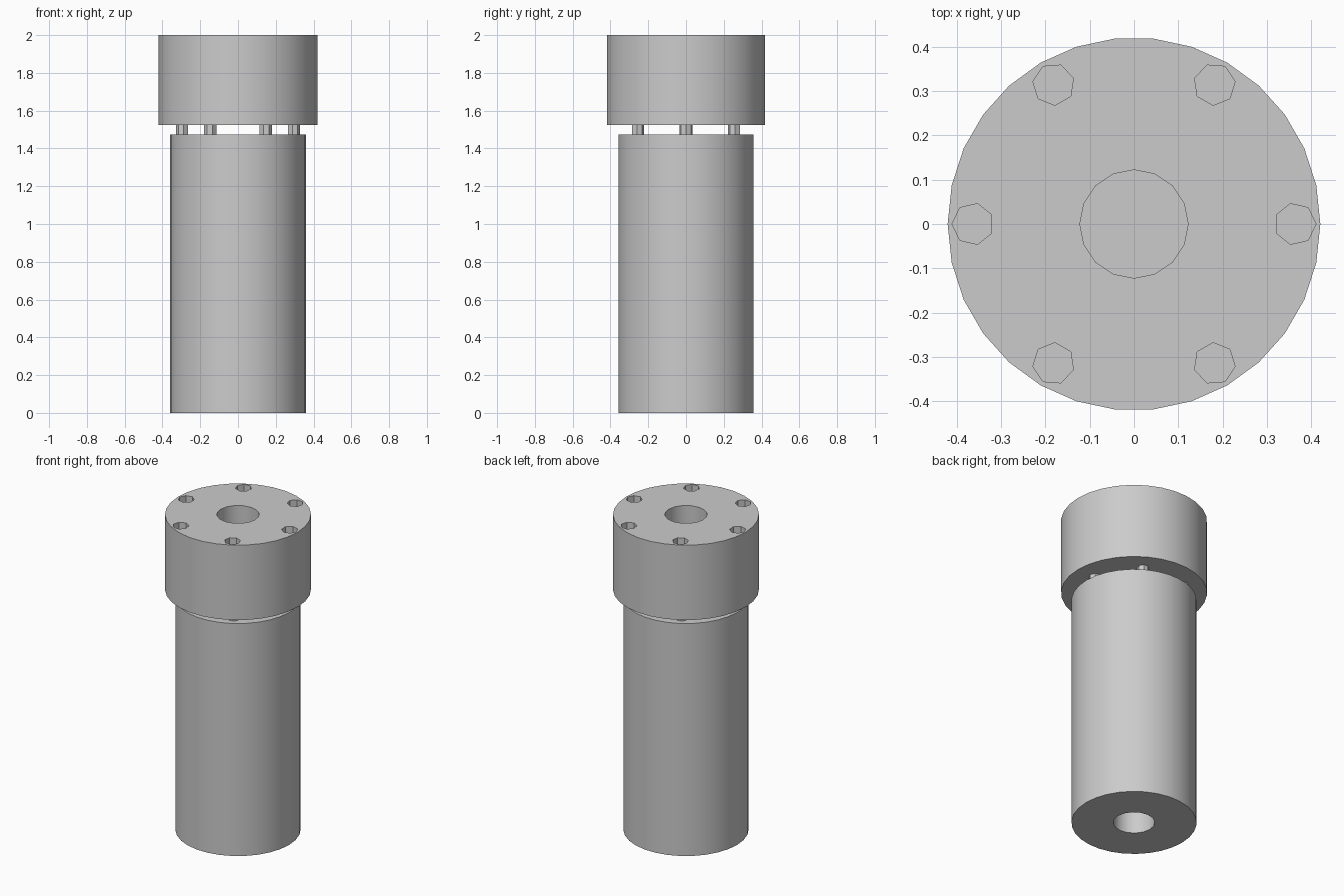
import bpy
import bmesh
from math import cos, sin, tau

default_cube = bpy.data.objects.get("Cube")
if default_cube:
    bpy.data.objects.remove(default_cube, do_unlink=True)

grey = bpy.data.materials.new("plain grey")
grey.use_nodes = True
colour = (0.6, 0.6, 0.6, 1)
grey.diffuse_color = colour
grey.node_tree.nodes["Principled BSDF"].inputs["Base Color"].default_value = colour


def prism(name, radius, bottom, top, sides, distance=0, angle=0):
    """Upright prism with its first corner pointing away from the axis."""
    bm = bmesh.new()
    cx, cy = distance * cos(angle), distance * sin(angle)
    turns = [angle + tau * i / sides for i in range(sides)]
    ring = [bm.verts.new((cx + radius * cos(t), cy + radius * sin(t), bottom)) for t in turns]
    base = bm.faces.new(ring)
    lid = bmesh.ops.extrude_face_region(bm, geom=[base], use_keep_orig=True)["geom"]
    for v in lid:
        if isinstance(v, bmesh.types.BMVert):
            v.co.z = top
    bmesh.ops.recalc_face_normals(bm, faces=bm.faces[:])
    mesh = bpy.data.meshes.new(name)
    bm.to_mesh(mesh)
    bm.free()
    mesh.materials.append(grey)
    obj = bpy.data.objects.new(name, mesh)
    bpy.context.collection.objects.link(obj)
    return obj


def select(obj):
    bpy.ops.object.select_all(action='DESELECT')
    obj.select_set(True)
    bpy.context.view_layer.objects.active = obj


def drill(obj, cutter):
    """Cut a hole and discard the cutter."""
    cutter.hide_render = True
    cut = obj.modifiers.new("hole", 'BOOLEAN')
    cut.operation = 'DIFFERENCE'
    cut.solver = 'EXACT'
    cut.object = cutter
    select(obj)
    bpy.ops.object.modifier_apply(modifier=cut.name)
    bpy.data.objects.remove(cutter, do_unlink=True)


def smooth(obj):
    select(obj)
    bpy.ops.object.shade_smooth_by_angle(angle=0.5)


BODY_TOP, CAP_BOTTOM, CAP_TOP = 1.475, 1.525, 2.0
spokes = [tau * i / 6 for i in range(6)]

# Long body with a blind bore in its underside
body = prism("body", 0.36, 0, BODY_TOP, 30)
drill(body, prism("body_bore", 0.12, -0.1, 1.3, 16))
smooth(body)

# Wide cap with a central bore and a ring of blind bolt holes
cap = prism("cap", 0.42, CAP_BOTTOM, CAP_TOP, 30)
drill(cap, prism("cap_bore", 0.122, CAP_BOTTOM - 0.1, CAP_TOP + 0.1, 16))
for a in spokes:
    drill(cap, prism("bolt_hole", 0.047, CAP_TOP - 0.3, CAP_TOP + 0.1, 7, 0.363, a))
smooth(cap)

# Pins carrying the cap above the body
for i, a in enumerate(spokes):
    prism(f"pin_{i + 1}", 0.034, BODY_TOP - 0.1, CAP_BOTTOM + 0.1, 7, 0.295, a)
